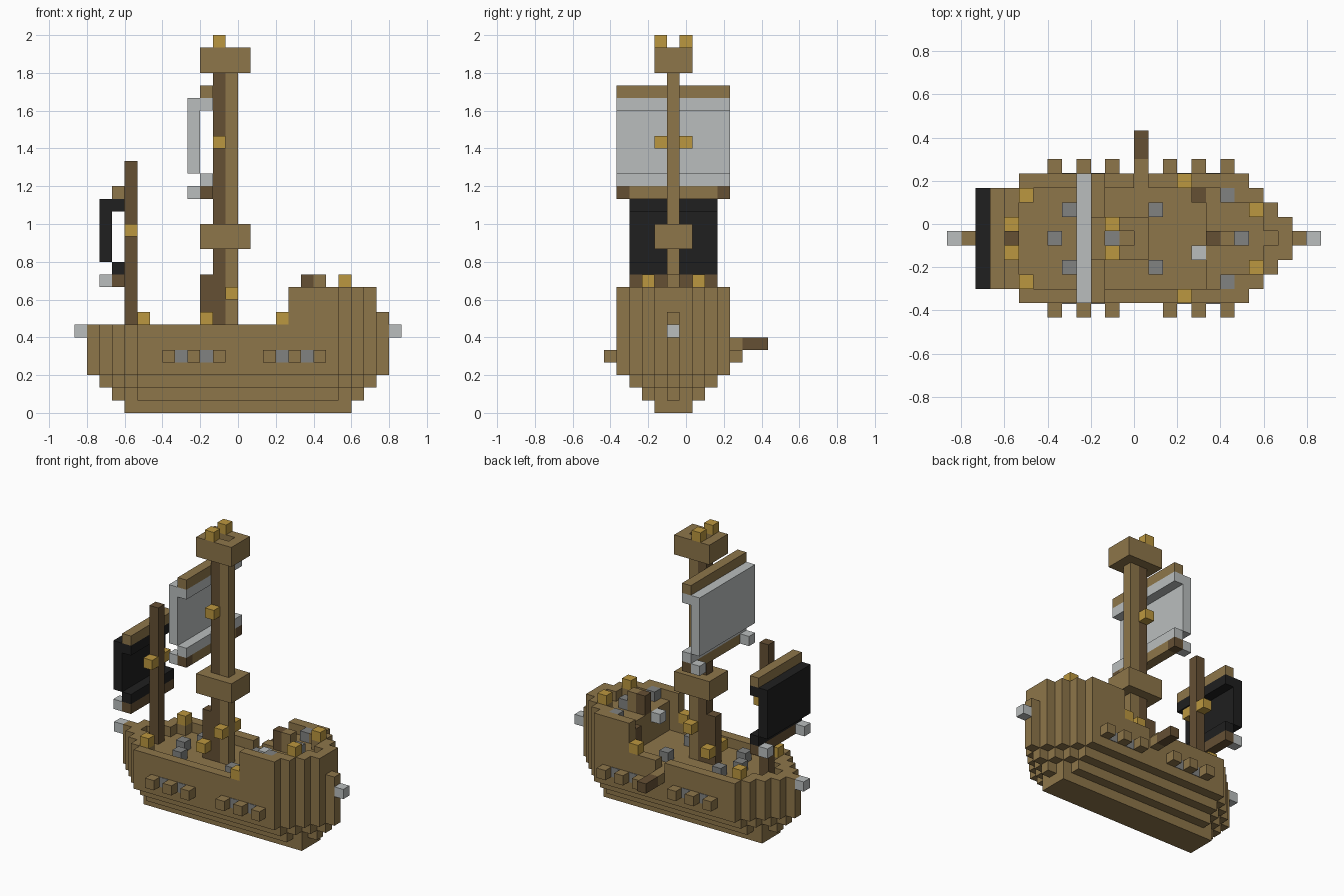
import bpy
import bmesh
from mathutils import Vector

U = 1 / 15          # one block
MID = -1            # centreline of the ship, in blocks along y

if "Cube" in bpy.data.objects:
    bpy.data.objects.remove(bpy.data.objects["Cube"], do_unlink=True)


def material(name, rgb):
    m = bpy.data.materials.new(name)
    m.use_nodes = True
    m.diffuse_color = (*rgb, 1)
    m.node_tree.nodes["Principled BSDF"].inputs["Base Color"].default_value = (*rgb, 1)
    return m


OAK = material("oak brown", (0.27, 0.18, 0.068))
DARK = material("dark wood", (0.13, 0.08, 0.034))
GOLD = material("gold", (0.5, 0.31, 0.05))
PALE = material("pale cloth", (0.49, 0.515, 0.515))
GREY = material("iron grey", (0.22, 0.225, 0.22))
BLACK = material("black cloth", (0.014, 0.014, 0.014))


def finish(name, bm, mat):
    mesh = bpy.data.meshes.new(name)
    bm.to_mesh(mesh)
    bm.free()
    mesh.materials.append(mat)
    ob = bpy.data.objects.new(name, mesh)
    bpy.context.collection.objects.link(ob)
    return ob


def box(name, mat, x, y, z):
    """Box from block ranges; y is measured from the centreline."""
    bm = bmesh.new()
    bmesh.ops.create_cube(bm, size=1)
    for v in bm.verts:
        v.co = Vector([(r[0] + r[1]) / 2 + c * (r[1] - r[0])
                       for r, c in zip((x, y, z), v.co)])
        v.co = (v.co + Vector((0, MID, 0))) * U
    return finish(name, bm, mat)


def block(name, mat, i, j, k, k2=None):
    """Column of blocks at x index i, y index j, from height k to k2."""
    return box(name, mat, (i, i + 1), (j - .5, j + .5), (k, k2 or k + 1))


def blocks_mesh(name, mat, cells):
    """Only the outer skin of a set of unit blocks."""
    bm = bmesh.new()
    for c in cells:
        for axis in range(3):
            for s in (-1, 1):
                n = list(c)
                n[axis] += s
                if tuple(n) in cells:
                    continue
                a, b = (axis + 1) % 3, (axis + 2) % 3
                ring = []
                for p, q in ((-1, -1), (1, -1), (1, 1), (-1, 1)):
                    d = [0, 0, 0]
                    d[axis], d[a], d[b] = s, p * s, q
                    ring.append(bm.verts.new((
                        (c[0] + .5 + d[0] / 2) * U,
                        (c[1] + MID + d[1] / 2) * U,
                        (c[2] + .5 + d[2] / 2) * U)))
                bm.faces.new(ring)
    bmesh.ops.remove_doubles(bm, verts=bm.verts, dist=U / 100)
    bmesh.ops.dissolve_limit(bm, angle_limit=.01, verts=bm.verts, edges=bm.edges)
    return finish(name, bm, mat)


# Hull: stepped keel, railed deck and raised fore cabin
def in_hull(i, j, k):
    c = i if i >= 0 else -1 - i
    if k == 0:
        return c <= 8 and abs(j) <= 1
    if abs(j) > min(4, 11 - c) - max(0, 3 - k):
        return False
    rail = abs(j) > min(3, 9 - c)
    if k < 6:
        return True
    if k == 6:
        return (rail or i >= 5) and (i, j) != (0, 4)
    if i == 11:
        return k == 7
    if k < 9:
        return i >= 5 or (i == 4 and rail)
    return i >= 4 and rail


blocks_mesh("hull", OAK, {(i, j, k) for i in range(-12, 12)
                          for j in range(-4, 5) for k in range(10) if in_hull(i, j, k)})

# Gun muzzles and iron ports along both sides
for side, label in ((-1, "right"), (1, "left")):
    for i in (-6, -4, -2, 2, 4, 6):
        block(f"gun_muzzle_{label}", OAK, i, side * 5, 4)
    for i in (-5, -3, 3, 5):
        y = sorted((side * 4.4, side * 4.55))
        box(f"gun_port_{label}", GREY, (i, i + 1), y, (4, 5))

# Boarding plank
block("plank_base", OAK, 0, 5, 5)
box("plank", DARK, (0, 1), (5.5, 7.5), (5, 6))

# Lamps at bow and stern
block("bow_lamp", PALE, 12, 0, 6)
block("stern_lamp", PALE, -13, 0, 6)

# Masts and short post
block("stern_mast", DARK, -9, 0, 6, 20)
block("main_mast_back", DARK, -2, 0, 6, 27)
block("main_mast_front", OAK, -1, 0, 6, 27)
block("deck_post", DARK, -3, 0, 6, 11)

# Lookout nests: a ring of blocks around the mast
for name, z in (("lower_nest", 13), ("upper_nest", 27)):
    blocks_mesh(name, OAK, {(i, j, k) for i in range(-3, 1) for j in (-1, 0, 1)
                            for k in (z, z + 1) if j or i in (-3, 0)})
block("nest_floor", OAK, -1, 0, 27)
block("nest_iron", GREY, -2, 0, 27)


# Sails: cloth bulging aft between two yards
def sail(name, mat, x, half, z, height, yard_mat):
    inner, outer, wide = (x, x + 1), (x - 1, x), (-half, half)
    top = z + height
    box(name + "_lower_yard", yard_mat, inner, (1 - half, half - 1), (z, z + 1))
    box(name + "_upper_yard", OAK, inner, wide, (top, top + 1))
    box(name + "_cloth", mat, outer, wide, (z + 2, top))
    box(name + "_cloth_foot", mat, inner, wide, (z + 1, z + 2))
    box(name + "_cloth_head", mat, inner, wide, (top - 1, top))
    for s in (-1, 1):
        block(name + "_yard_end", DARK, x, s * (half - .5), z)
        block(name + "_sheet_block", PALE, x - 1, s * (half - .5), z)


sail("main_sail", PALE, -3, 4.5, 17, 8, OAK)
sail("stern_sail", BLACK, -10, 3.5, 10, 7, DARK)

# Paired gold fittings, mirrored across the centreline
for name, i, j, k in (("stern_lantern", -8, 3, 7), ("stern_mast_cleat", -9, 1, 14),
                      ("post_cleat", -3, 1, 7), ("mast_foot_cleat", -1, 1, 9),
                      ("mast_cleat", -2, 1, 21), ("nest_lantern", -2, 1, 29),
                      ("rail_lantern", 3, 4, 7), ("bow_lantern", 8, 2, 10)):
    for s in (-1, 1):
        block(name, GOLD, i, s * j, k)

# Iron deck cargo
for i, j in ((-5, 2), (-5, -2), (-6, 0), (1, 2), (1, -2)):
    block("deck_iron", GREY, i, j, 6)
for i, j in ((6, 3), (6, -3), (7, 0)):
    block("cabin_iron", GREY, i, j, 9)

# Cabin fittings
block("helm", DARK, 5, 0, 9, 11)
block("helm_stand", OAK, 6, 0, 9, 11)
block("cabin_ladder", DARK, 4, 3, 6, 9)
block("cabin_lamp", PALE, 4, -1, 8)
